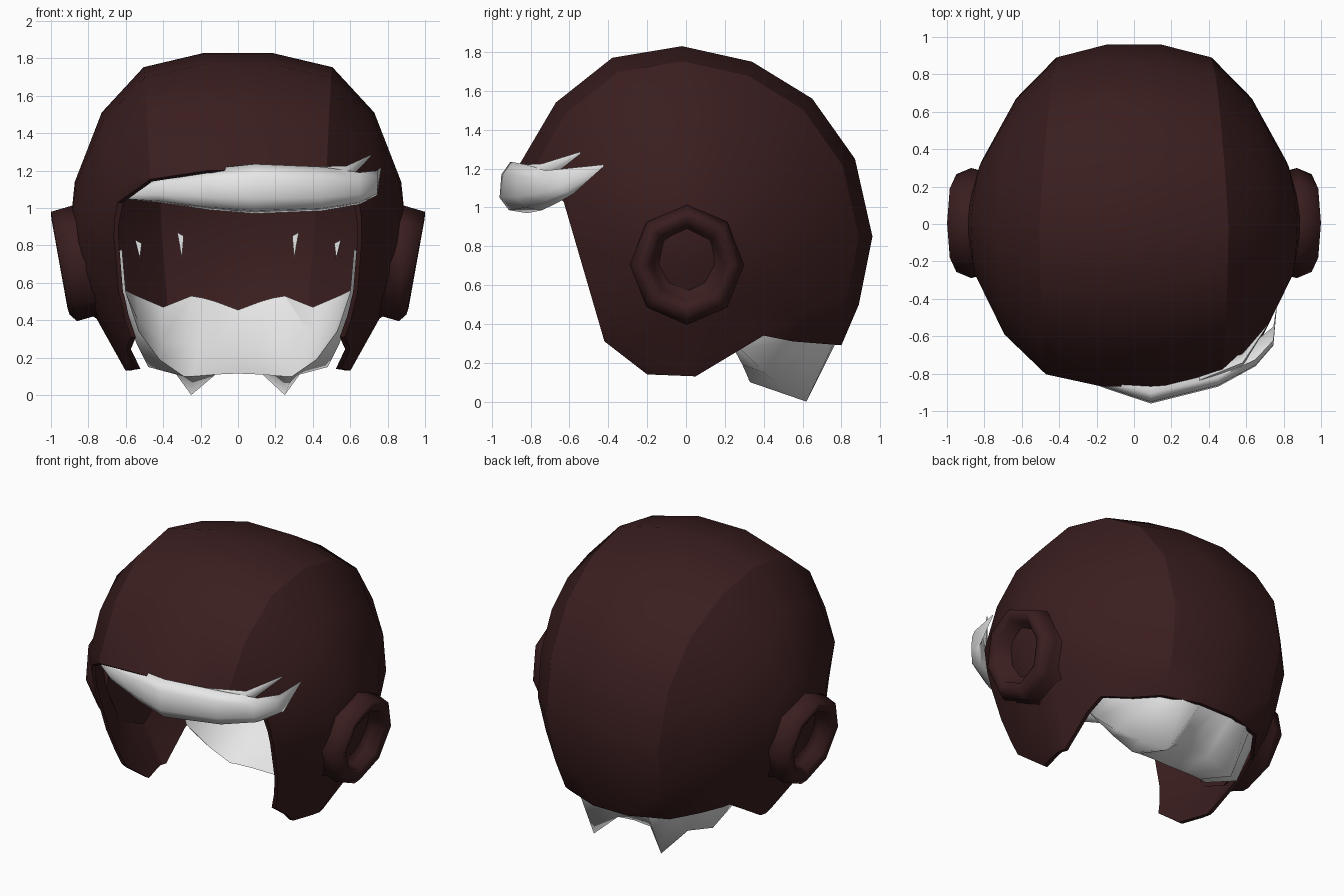
import bpy, bmesh, math
from mathutils import Vector

if "Cube" in bpy.data.objects:
    bpy.data.objects.remove(bpy.data.objects["Cube"])


def material(name, rgb):
    m = bpy.data.materials.new(name)
    m.diffuse_color = (*rgb, 1)
    m.use_nodes = True
    m.node_tree.nodes["Principled BSDF"].inputs["Base Color"].default_value = m.diffuse_color
    return m


BROWN = material("dark brown leather", (0.042, 0.0125, 0.0132))
WHITE = material("white hair", (0.8, 0.8, 0.8))


def make(name, verts, faces, mat):
    me = bpy.data.meshes.new(name)
    me.from_pydata([tuple(v) for v in verts], [], faces)
    bm = bmesh.new()
    bm.from_mesh(me)
    bmesh.ops.recalc_face_normals(bm, faces=bm.faces)
    bm.to_mesh(me)
    bm.free()
    me.materials.append(mat)
    ob = bpy.data.objects.new(name, me)
    bpy.context.collection.objects.link(ob)
    return ob


def activate(ob):
    bpy.ops.object.select_all(action='DESELECT')
    ob.select_set(True)
    bpy.context.view_layer.objects.active = ob


def smooth(ob, degrees):
    activate(ob)
    bpy.ops.object.shade_smooth_by_angle(angle=math.radians(degrees))


def loft(rings):
    """Verts and faces joining closed rings of equal length, capped at both ends."""
    n = len(rings[0])
    verts = [p for r in rings for p in r]
    faces = []
    for i in range(len(rings) - 1):
        for j in range(n):
            k = (j + 1) % n
            faces.append((i * n + j, i * n + k, (i + 1) * n + k, (i + 1) * n + j))
    faces += [tuple(range(n)), tuple(range(len(verts) - n, len(verts)))]
    return verts, faces


# Helmet shell: side profile repeated in shrinking rings towards each ear
CY, CZ = 0.03, 0.8
profile = [(-0.87, 1.2), (-0.67, 1.54), (-0.38, 1.77), (-0.02, 1.83), (0.34, 1.75),
           (0.65, 1.56), (0.87, 1.25), (0.96, 0.85), (0.89, 0.5), (0.8, 0.29),
           (0.45, -0.05), (0, -0.2), (-0.5, 0.0), (-0.8, 0.4), (-0.9, 0.85)]
half = [(0.165, 1.0), (0.47, 0.925), (0.69, 0.69), (0.85, 0.33), (0.89, 0.1)]
sections = [(-x, s) for x, s in reversed(half)] + half
rings = []
for x, s in sections:
    ring = []
    for y, z in profile:
        dy, dz = (y - CY) * s, (z - CZ) * s
        k = 1 - (0.14 if dy > 0 else 0.03) * abs(dy) + (0.08 if dz > 0 else 0.21) * dz
        if y < -0.75 and z < 1 and s > 0.5:  # flatter cheeks beside the face opening
            k *= 0.94
        ring.append((x * k, CY + dy, CZ + dz))
    rings.append(ring)
helmet = make("helmet_shell", *loft(rings), BROWN)

# Side outline that trims the face opening, ear flaps and nape
outline = [(-1.3, 1.505), (-0.63, 1.03), (-0.42, 0.31), (-0.2, 0.14), (0.05, 0.13),
           (0.4, 0.34), (0.55, 0.31), (0.8, 0.29), (1.3, 0.29), (1.3, 2.2), (-1.3, 2.2)]
cutter = make("trim_cutter", *loft([[(x, y, z) for y, z in outline] for x in (-1.5, 1.5)]), BROWN)
cutter.hide_render = True
activate(helmet)
wall = helmet.modifiers.new("wall", 'SOLIDIFY')
wall.thickness = 0.02
wall.offset = -1
trim = helmet.modifiers.new("trim", 'BOOLEAN')
trim.operation = 'INTERSECT'
trim.solver = 'EXACT'
trim.object = cutter
for m in ("wall", "trim"):
    bpy.ops.object.modifier_apply(modifier=m)
bpy.data.objects.remove(cutter)
smooth(helmet, 30)

# Octagonal ear cups: radius, outward position, lean of each ring
cup_profile = [(0.33, 0.755, 0.15), (0.285, 0.785, 0.04), (0.31, 0.87, 0.03), (0.275, 0.95, 0.18),
               (0.24, 0.955, 0.18), (0.205, 0.94, 0.17), (0.185, 0.87, 0.12), (0.13, 0.835, 0.08)]
for side, label in ((-1, "left"), (1, "right")):
    rings = []
    for r, x, lean in cup_profile:
        ring = []
        for i in range(8):
            a = math.tau * i / 8
            y, z = 0.95 * r * math.cos(a), r * math.sin(a)
            ring.append((side * (x + lean * z), 0.005 + y, 0.705 + z))
        rings.append(ring)
    smooth(make(label + "_ear_cup", *loft(rings), BROWN), 75)


# Swept fringe: tapered locks along the brow
def lock(name, stations):
    rings = []
    for x, y, zb, zt in stations:
        h = zt - zb
        d = h * 0.6
        rings.append([(x, y + d * 0.35, zt), (x, y + d * 0.06, zb + h * 0.75),
                      (x, y, zb + h * 0.3), (x, y + d * 0.3, zb + h * 0.06),
                      (x, y + d * 0.9, zb), (x, y + d * 1.3, zb + h * 0.5)])
    smooth(make(name, *loft(rings), WHITE), 100)


lock("fringe", [(-0.63, -0.60, 1.05, 1.075), (-0.42, -0.77, 1.03, 1.16),
                (-0.15, -0.88, 0.99, 1.21), (0.09, -0.96, 0.97, 1.235),
                (0.45, -0.87, 0.985, 1.22), (0.65, -0.76, 1.02, 1.19),
                (0.745, -0.65, 1.07, 1.2), (0.765, -0.43, 1.21, 1.22)])
lock("fringe_tip", [(0.35, -0.86, 1.1, 1.22), (0.58, -0.76, 1.14, 1.225),
                    (0.71, -0.55, 1.275, 1.285)])

# Nape hair: sections from the temple to the centre back, each running
# inner top, front rim, lower tip, nape
nape = [((0.64, 0.35, 0.78), (0.62, 0.20, 0.78), (0.67, 0.22, 0.75), (0.67, 0.35, 0.75)),
        ((0.60, 0.50, 0.56), (0.60, 0.20, 0.55), (0.62, 0.25, 0.50), (0.63, 0.45, 0.50)),
        ((0.54, 0.60, 0.53), (0.53, 0.21, 0.34), (0.54, 0.28, 0.27), (0.53, 0.48, 0.36)),
        ((0.40, 0.72, 0.47), (0.42, 0.29, 0.19), (0.48, 0.40, 0.15), (0.42, 0.58, 0.32)),
        ((0.25, 0.78, 0.53), (0.29, 0.33, 0.10), (0.33, 0.45, 0.11), (0.34, 0.68, 0.31)),
        ((0.19, 0.80, 0.52), (0.24, 0.34, 0.10), (0.25, 0.62, 0.00), (0.25, 0.76, 0.30)),
        ((0.12, 0.81, 0.50), (0.12, 0.33, 0.11), (0.12, 0.55, 0.12), (0.12, 0.77, 0.30)),
        ((0.00, 0.82, 0.455), (0.0, 0.32, 0.115), (0.0, 0.55, 0.13), (0.0, 0.77, 0.30))]
rings = []
for top, rim, tip, back in nape:
    # the inner hollow sags between its top and the rim
    sag = (Vector(top) + Vector(rim)) / 2 + Vector((0, 0.04, -0.05 * (1 - rim[2])))
    rings.append([Vector(top), sag, Vector(rim), Vector(tip), Vector(back)])
rings += [[Vector((-p.x, p.y, p.z)) for p in r] for r in reversed(rings[:-1])]
smooth(make("nape_hair", *loft(rings), WHITE), 70)

# Small stray wisps against the inner wall
for side, label in ((-1, "left"), (1, "right")):
    for n, (x, y, top, bottom) in enumerate([(0.31, 0.84, 0.87, 0.73), (0.535, 0.69, 0.83, 0.73)]):
        pts = [(side * (x - 0.02), y, top - 0.02), (side * (x + 0.015), y, top),
               (side * (x - 0.01), y, bottom), (side * x, y + 0.04, top - 0.04)]
        make(f"{label}_wisp_{n + 1}", pts, [(0, 1, 2), (0, 1, 3), (1, 2, 3), (0, 2, 3)], WHITE)
